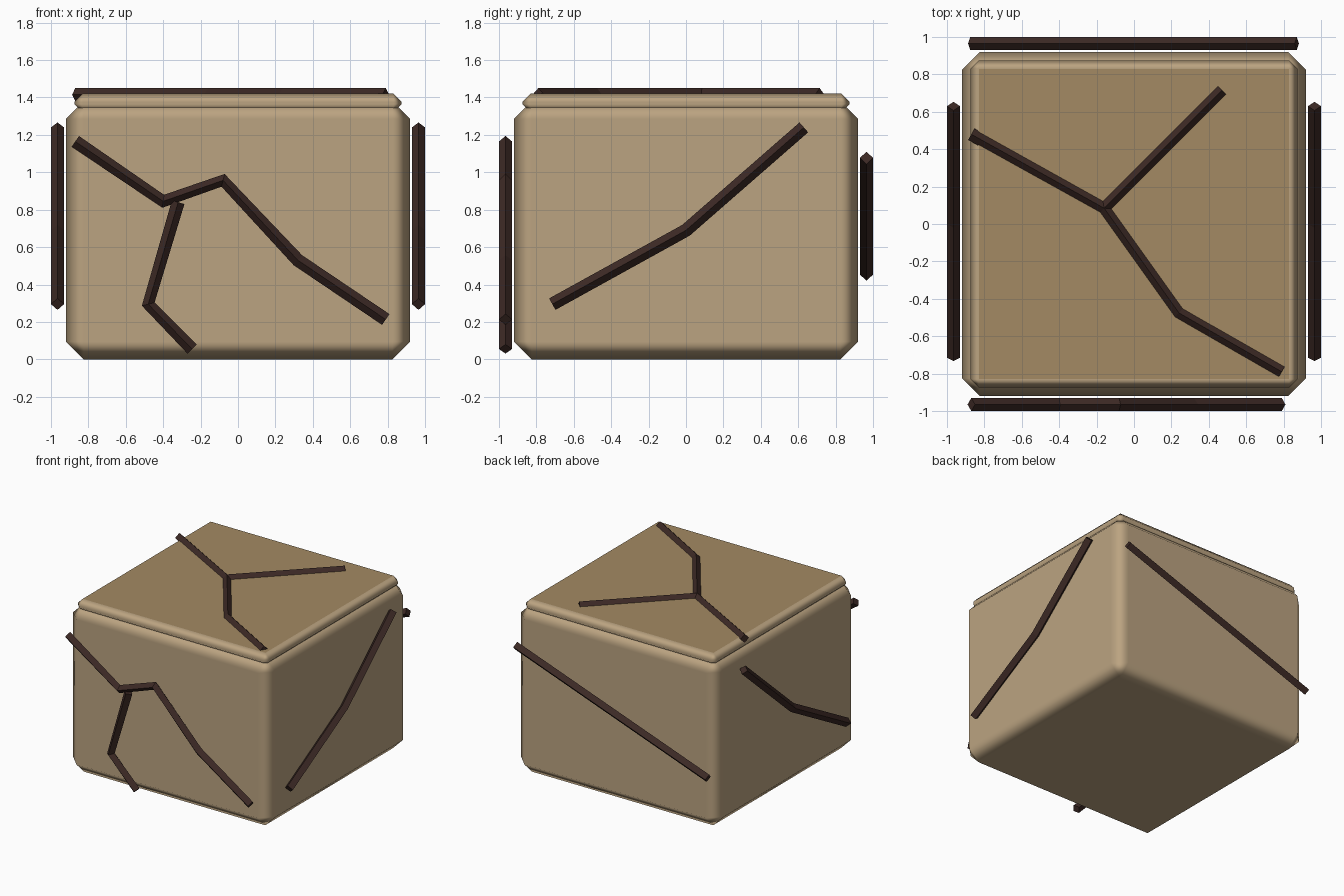
import bpy, bmesh
from mathutils import Vector

if "Cube" in bpy.data.objects:
    bpy.data.objects.remove(bpy.data.objects["Cube"])


def material(name, rgb):
    m = bpy.data.materials.new(name)
    m.diffuse_color = (*rgb, 1)
    m.use_nodes = True
    m.node_tree.nodes["Principled BSDF"].inputs["Base Color"].default_value = m.diffuse_color
    return m


STONE = material("stone", (0.50, 0.37, 0.22))
TOP = material("top_stone", (0.37, 0.255, 0.125))
CRACK = material("crack", (0.045, 0.022, 0.018))


def add_object(name, bm, mats):
    bmesh.ops.recalc_face_normals(bm, faces=bm.faces)
    me = bpy.data.meshes.new(name)
    bm.to_mesh(me)
    bm.free()
    for m in mats:
        me.materials.append(m)
    ob = bpy.data.objects.new(name, me)
    bpy.context.collection.objects.link(ob)
    return ob


def chamfered_box(name, half, z0, z1, bevel, mats):
    bm = bmesh.new()
    bmesh.ops.create_cube(bm, size=1)
    for v in bm.verts:
        v.co = (v.co.x * 2 * half, v.co.y * 2 * half, z0 + (v.co.z + 0.5) * (z1 - z0))
    bm.normal_update()
    for f in bm.faces:
        f.smooth = True
        if f.normal.z > 0.9:
            f.material_index = len(mats) - 1
    ob = add_object(name, bm, mats)
    mod = ob.modifiers.new("chamfer", "BEVEL")
    mod.width = bevel
    mod.segments = 1
    mod.harden_normals = True
    mod.material = 0
    return ob


def crack(name, pts, normal, r=0.035):
    # diamond-section bar swept along a polyline lying on one face
    pts, n = [Vector(p) for p in pts], Vector(normal)
    bm = bmesh.new()
    rings = []
    for i, p in enumerate(pts):
        t = Vector()
        if i > 0:
            t += (p - pts[i - 1]).normalized()
        if i < len(pts) - 1:
            t += (pts[i + 1] - p).normalized()
        side = n.cross(t.normalized())
        rings.append([bm.verts.new(p + d * r) for d in (side, n, -side, -n)])
    for a, b in zip(rings, rings[1:]):
        for k in range(4):
            j = (k + 1) % 4
            bm.faces.new((a[k], a[j], b[j], b[k]))
    bm.faces.new(rings[0])
    bm.faces.new(rings[-1])
    return add_object(name, bm, [CRACK])


# Block and its lid
chamfered_box("block", 0.92, 0.0, 1.38, 0.095, [STONE])
chamfered_box("lid", 0.875, 1.32, 1.42, 0.045, [STONE, TOP])

D = 0.965  # distance of the side cracks from the centre

# Front cracks
front = {
    "front_crack": [(-0.87, 1.165), (-0.40, 0.845), (-0.08, 0.957), (0.32, 0.53), (0.79, 0.213)],
    "front_crack_branch": [(-0.32, 0.84), (-0.48, 0.295), (-0.245, 0.055)],
}
for name, path in front.items():
    crack(name, [(x, -D, z) for x, z in path], (0, -1, 0))

# Matching cracks on both sides
side_path = [(-0.715, 0.295), (0.0, 0.69), (0.63, 1.24)]
for name, s in (("right_crack", 1), ("left_crack", -1)):
    crack(name, [(s * D, y, z) for y, z in side_path], (s, 0, 0))

# Back crack
crack("back_crack", [(0.87, D, 1.077), (-0.875, D, 0.453)], (0, 1, 0))

# Top cracks
top = {
    "top_crack": [(-0.87, 0.48), (-0.16, 0.085), (0.24, -0.475), (0.79, -0.79)],
    "top_crack_branch": [(-0.16, 0.085), (0.47, 0.715)],
}
for name, path in top.items():
    crack(name, [(x, y, 1.415) for x, y in path], (0, 0, 1))
